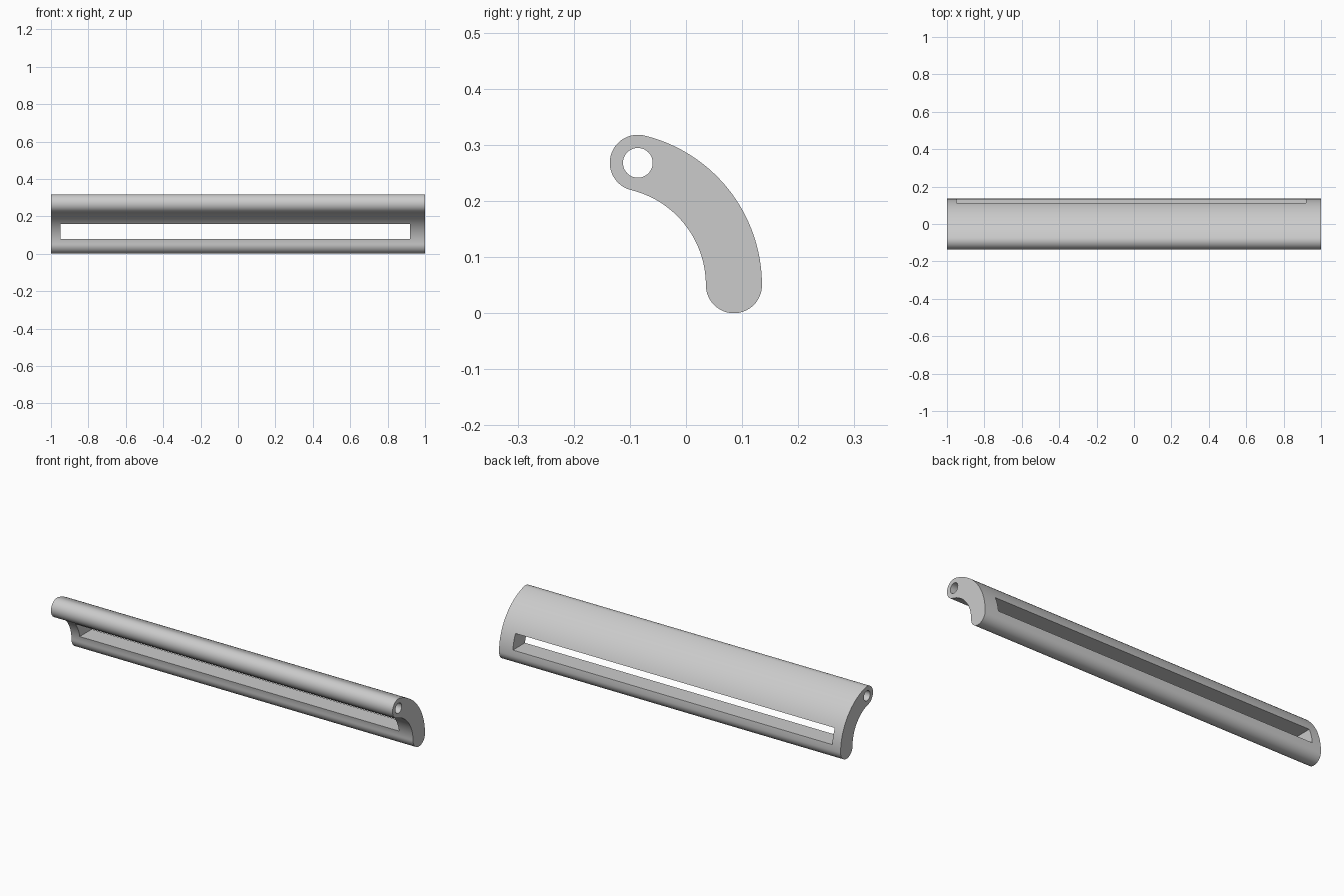
import bpy, bmesh
from math import sin, cos, pi, radians

cube = bpy.data.objects.get("Cube")
if cube:
    bpy.data.objects.remove(cube, do_unlink=True)

grey = bpy.data.materials.new("plain_grey")
grey.use_nodes = True
colour = (0.6, 0.6, 0.6, 1)
grey.diffuse_color = colour
grey.node_tree.nodes["Principled BSDF"].inputs["Base Color"].default_value = colour


def arc(cy, cz, r, a0, a1, n):
    """Points of an arc in the y-z plane, angles in radians."""
    return [(cy + r * cos(a0 + (a1 - a0) * i / n),
             cz + r * sin(a0 + (a1 - a0) * i / n)) for i in range(n + 1)]


def prism(name, profile, x0, x1):
    """Extrude a y-z outline along x."""
    bm = bmesh.new()
    face = bm.faces.new([bm.verts.new((x0, y, z)) for y, z in profile])
    new = bmesh.ops.extrude_face_region(bm, geom=[face])["geom"]
    verts = [v for v in new if isinstance(v, bmesh.types.BMVert)]
    bmesh.ops.translate(bm, verts=verts, vec=(x1 - x0, 0, 0))
    bmesh.ops.recalc_face_normals(bm, faces=bm.faces)
    mesh = bpy.data.meshes.new(name)
    bm.to_mesh(mesh)
    bm.free()
    mesh.materials.append(grey)
    ob = bpy.data.objects.new(name, mesh)
    bpy.context.collection.objects.link(ob)
    return ob


# Curved bar: a round-ended arc band swept along its length
CY, CZ, MID, HALF = -0.139, 0.05, 0.2244, 0.05
END = radians(76.3)
top_y, top_z = CY + MID * cos(END), CZ + MID * sin(END)
outline = (arc(CY, CZ, MID + HALF, 0, END, 40)
           + arc(top_y, top_z, HALF, END, END + pi, 32)[1:]
           + arc(CY, CZ, MID - HALF, END, 0, 40)[1:]
           + arc(CY + MID, CZ, HALF, pi, 2 * pi, 32)[1:-1])
bar = prism("curved_bar", outline, -1, 1)

# Pivot bore along the upper edge, and the long slot through the lower wall
bore = prism("pivot_bore_cutter", arc(top_y, top_z, 0.0265, 0, 2 * pi, 40)[:-1], -1.1, 1.1)
slot = prism("slot_cutter", [(-0.05, 0.08), (0.2, 0.08), (0.2, 0.16), (-0.05, 0.16)], -0.95, 0.92)

bpy.ops.object.select_all(action="DESELECT")
bpy.context.view_layer.objects.active = bar
bar.select_set(True)
for cutter in (bore, slot):
    cutter.hide_render = True
    mod = bar.modifiers.new(cutter.name, "BOOLEAN")
    mod.operation = "DIFFERENCE"
    mod.solver = "EXACT"
    mod.object = cutter
    bpy.ops.object.modifier_apply(modifier=mod.name)
    bpy.data.objects.remove(cutter, do_unlink=True)

bpy.ops.object.shade_smooth_by_angle(angle=radians(30))
